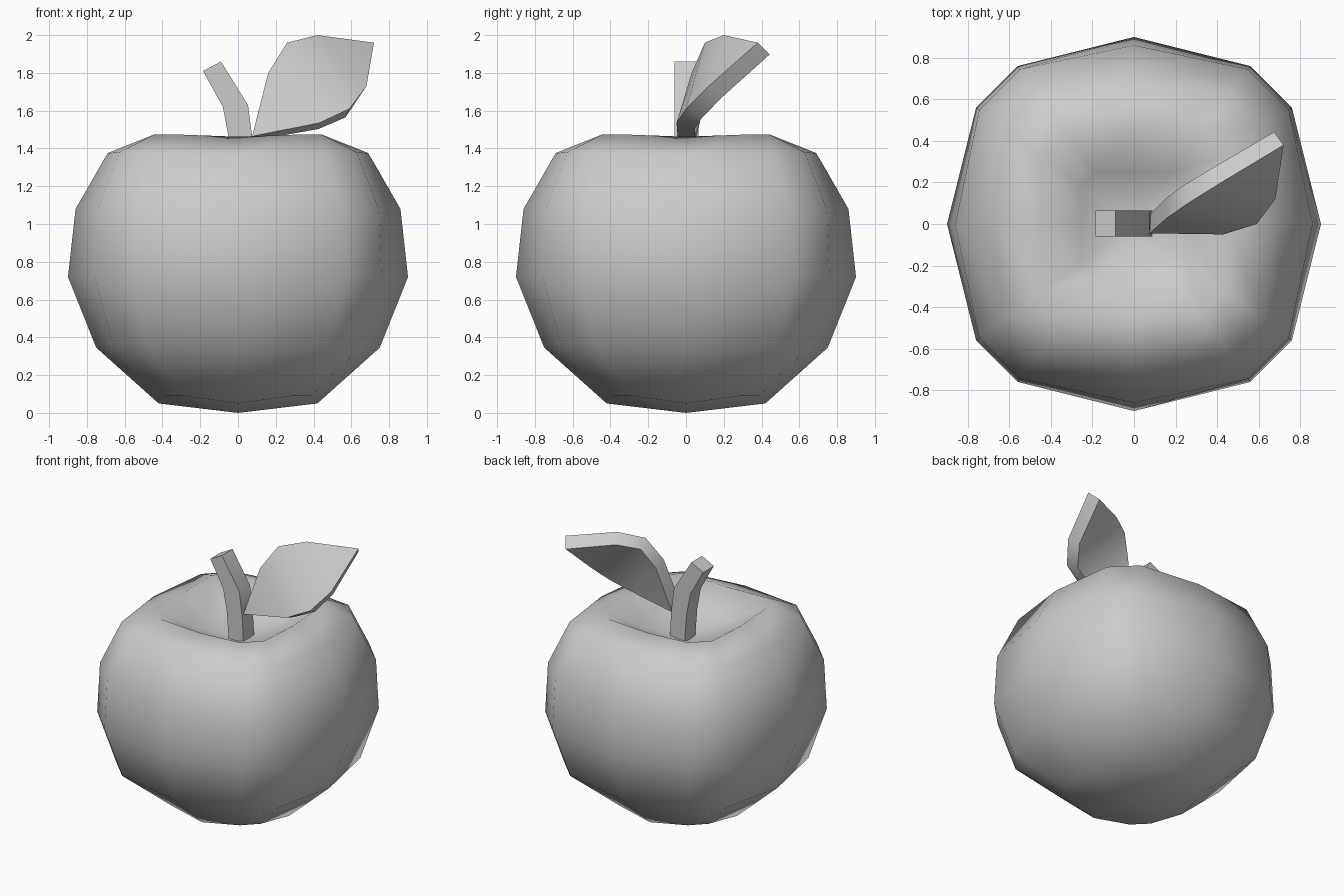
import bpy, bmesh, math
from mathutils import Vector

if "Cube" in bpy.data.objects:
    bpy.data.objects.remove(bpy.data.objects["Cube"])


def finish(name, bm, smooth_angle):
    bmesh.ops.recalc_face_normals(bm, faces=bm.faces)
    me = bpy.data.meshes.new(name)
    bm.to_mesh(me)
    bm.free()
    ob = bpy.data.objects.new(name, me)
    bpy.context.collection.objects.link(ob)
    bpy.ops.object.select_all(action='DESELECT')
    bpy.context.view_layer.objects.active = ob
    ob.select_set(True)
    if smooth_angle:
        bpy.ops.object.shade_smooth_by_angle(angle=math.radians(smooth_angle))
    return ob


def skin(bm, rings):
    # bridge consecutive closed rings with quads
    for a, b in zip(rings, rings[1:]):
        n = len(a)
        for i in range(n):
            bm.faces.new((a[i], a[(i + 1) % n], b[(i + 1) % n], b[i]))


# apple body: rounded-square rings (axis radius, axis z, corner radius, corner z)
rings = [(.42, .05, .48, .09), (.75, .345, .82, .355), (.90, .72, .944, .72),
         (.86, 1.08, .925, 1.08), (.69, 1.375, .78, 1.38),
         (.45, 1.462, .55, 1.474), (.25, 1.33, .31, 1.34)]
angles = [q * 90 + a for q in range(4) for a in (0, 36.4, 53.6)]
bm = bmesh.new()
loops = []
for ra, za, rc, zc in rings:
    loop = []
    for i, a in enumerate(angles):
        r, z = (ra, za) if i % 3 == 0 else (rc, zc)
        t = math.radians(a)
        loop.append(bm.verts.new((r * math.cos(t), r * math.sin(t), z)))
    loops.append(loop)
skin(bm, loops)
for loop, z in ((loops[0], 0), (loops[-1], 1.24)):
    pole = bm.verts.new((0, 0, z))
    for i in range(12):
        bm.faces.new((loop[i], loop[(i + 1) % 12], pole))
finish("apple_body", bm, 180)

# stem: square section swept along a bent path, left and right edge points (x, z)
left = [(-.03, 1.2), (-.05, 1.46), (-.08, 1.62), (-.185, 1.81)]
right = [(.09, 1.2), (.075, 1.46), (.053, 1.63), (-.09, 1.86)]
bm = bmesh.new()
loops = [[bm.verts.new((p[0], y, p[1])) for p, y in ((l, -.06), (r, -.06), (r, .065), (l, .065))]
         for l, r in zip(left, right)]
skin(bm, loops)
bm.faces.new(loops[0])
bm.faces.new(loops[-1])
finish("stem", bm, 30)

# leaf: twisted blade between a lower and an upper edge, thickened backwards
lower = [(.43, -.05, 1.535), (.59, 0, 1.61), (.68, .12, 1.73)]
upper = [(.16, .03, 1.80), (.26, .10, 1.96), (.42, .20, 2.0)]
bm = bmesh.new()
base = bm.verts.new((.075, -.045, 1.465))
tip = bm.verts.new((.72, .38, 1.96))
lo = [bm.verts.new(p) for p in lower]
up = [bm.verts.new(p) for p in upper]
bm.faces.new((base, lo[0], up[0]))
for i in range(2):
    bm.faces.new((lo[i], lo[i + 1], up[i + 1], up[i]))
bm.faces.new((lo[2], tip, up[2]))
bm.normal_update()
front = list(bm.verts)
faces = list(bm.faces)
back = {v: bm.verts.new(v.co - v.normal * .1) for v in front}
for f in faces:
    bm.faces.new([back[v] for v in reversed(f.verts)])
outline = [base] + lo + [tip] + up[::-1]
skin(bm, [outline, [back[v] for v in outline]])
finish("leaf", bm, 45)
